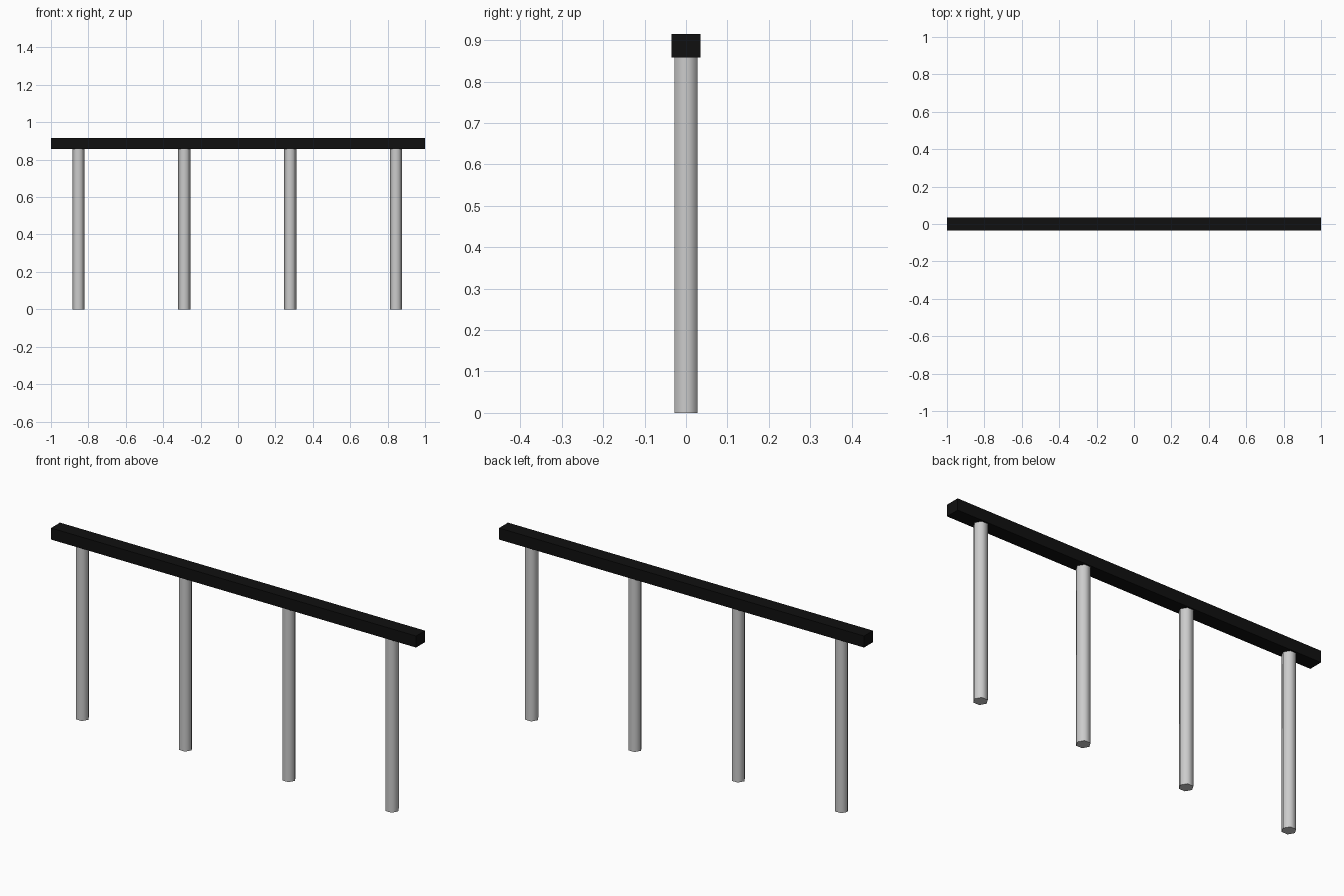
import bpy
from math import radians

if "Cube" in bpy.data.objects:
    bpy.data.objects.remove(bpy.data.objects["Cube"])

RAIL_BOTTOM, RAIL_TOP = 0.858, 0.915
POST_RADIUS = 0.0325

# Black top rail
black = bpy.data.materials.new("black_paint")
black.diffuse_color = (0.005, 0.005, 0.005, 1)
black.use_nodes = True
black.node_tree.nodes["Principled BSDF"].inputs["Base Color"].default_value = black.diffuse_color
bpy.ops.mesh.primitive_cube_add(size=1, location=(0, 0, (RAIL_BOTTOM + RAIL_TOP) / 2))
rail = bpy.context.object
rail.name = "top_rail"
rail.scale = (2, 0.07, RAIL_TOP - RAIL_BOTTOM)
bpy.ops.object.transform_apply(location=False, rotation=False, scale=True)
rail.data.materials.append(black)

# Six-sided grey posts, corners pointing along x
for i in range(4):
    x = -0.853 + i * 0.566
    bpy.ops.mesh.primitive_cylinder_add(
        vertices=6, radius=POST_RADIUS, depth=RAIL_BOTTOM,
        location=(x, 0, RAIL_BOTTOM / 2), rotation=(0, 0, radians(30)))
    post = bpy.context.object
    post.name = f"post_{i + 1}"
    bpy.ops.object.transform_apply(location=False, rotation=True, scale=False)
    # Rounded shading around the sides, crisp ends
    bpy.ops.object.shade_smooth_by_angle(angle=radians(65))
